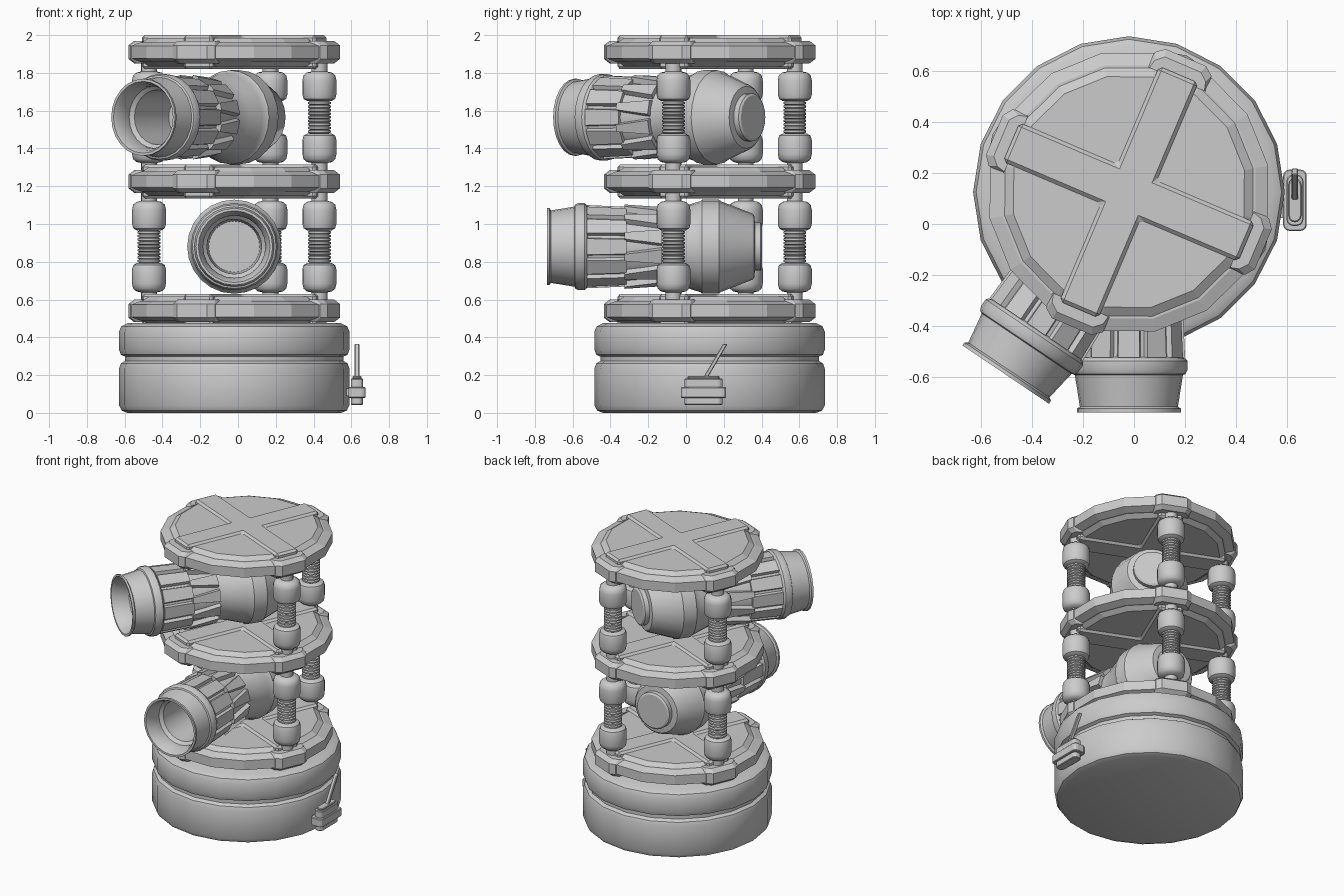
import bpy, bmesh, math
from math import sin, cos, pi, radians
from mathutils import Matrix, Vector

if "Cube" in bpy.data.objects:
    bpy.data.objects.remove(bpy.data.objects["Cube"])

CX, CY = -0.02, 0.125          # axis of the tower
LEVEL = 0.685                  # storey height


def finish(bm, name, loc=(0, 0, 0), rot=(0, 0, 0), smooth=None, bevel=0):
    bmesh.ops.recalc_face_normals(bm, faces=bm.faces)
    me = bpy.data.meshes.new(name)
    bm.to_mesh(me)
    bm.free()
    ob = bpy.data.objects.new(name, me)
    bpy.context.collection.objects.link(ob)
    ob.location, ob.rotation_euler = loc, rot
    if smooth:
        for p in me.polygons:
            p.use_smooth = True
        me.set_sharp_from_angle(angle=radians(smooth))
    if bevel:
        m = ob.modifiers.new("bevel", 'BEVEL')
        m.width, m.segments = bevel, 1
    return ob


def lathe(bm, profile, n, phase=0.0):
    """Revolve (radius, height) points round z and cap both ends."""
    rings = [[bm.verts.new((r * cos(phase + 2 * pi * i / n), r * sin(phase + 2 * pi * i / n), z))
              for i in range(n)] for r, z in profile]
    for a, b in zip(rings, rings[1:]):
        for i in range(n):
            j = (i + 1) % n
            bm.faces.new((a[i], a[j], b[j], b[i]))
    bm.faces.new(rings[0][::-1])
    bm.faces.new(rings[-1])


def prism(bm, low, z0, high, z1, mat=Matrix()):
    """Loft between two outlines with equal point counts."""
    a = [bm.verts.new(mat @ Vector((x, y, z0))) for x, y in low]
    b = [bm.verts.new(mat @ Vector((x, y, z1))) for x, y in high]
    bm.faces.new(a[::-1])
    bm.faces.new(b)
    for i in range(len(a)):
        j = (i + 1) % len(a)
        bm.faces.new((a[i], a[j], b[j], b[i]))


def rounded(w, d, r):
    return [(sx * (w / 2 - r) + r * cos(a), sy * (d / 2 - r) + r * sin(a))
            for k, (sx, sy) in enumerate(((1, 1), (-1, 1), (-1, -1), (1, -1)))
            for a in [k * pi / 2 + t * pi / 6 for t in range(4)]]


# Drum base with a groove
bm = bmesh.new()
lathe(bm, [(.565, 0), (.595, .012), (.61, .04), (.61, .235), (.6, .262), (.578, .275), (.578, .298),
           (.6, .308), (.61, .335), (.61, .43), (.598, .458), (.565, .475)], 20)
finish(bm, "drum_base", (CX, CY, 0), smooth=35)

# Three deck plates: faceted disc, raised cross and rim clips
ARM = radians(67)
for k in range(3):
    z = 0.54 + LEVEL * k
    bm = bmesh.new()
    half = [(.555, .033), (.505, .052), (.495, .052), (.46, .076)]
    lathe(bm, [(r, -h) for r, h in half[::-1]] + half, 16, ARM + pi / 16)
    finish(bm, f"deck_plate_{k + 1}", (CX, CY, z))
    bm = bmesh.new()
    cross = []
    for q in range(4):
        c, s = cos(q * pi / 2), sin(q * pi / 2)
        cross += [(x * c - y * s, x * s + y * c) for x, y in ((.083, -.083), (.5, -.083), (.5, .083))]
    prism(bm, cross, -.09, cross, .09)
    finish(bm, f"deck_cross_{k + 1}", (CX, CY, z), (0, 0, ARM), bevel=.014)
    bm = bmesh.new()
    for q in range(4):
        m = Matrix.Rotation(ARM + q * pi / 2, 4, 'Z')
        outer = [(.48, -.13), (.545, -.12), (.572, -.085), (.572, .085), (.545, .12), (.48, .13)]
        inner = [(x - .03 if x > .5 else x, y * .9) for x, y in outer]
        prism(bm, outer, -.036, outer, .036, m)
        prism(bm, outer, .036, inner, .06, m)
        prism(bm, inner, -.06, outer, -.036, m)
    finish(bm, f"rim_clips_{k + 1}", (CX, CY, z))

# Spring posts, three per storey
half_post = [(.042, -.29), (.042, -.242), (.066, -.237), (.084, -.222), (.09, -.195), (.09, -.12),
             (.083, -.097), (.066, -.087)]
coils = [(r, -.085 + (i * 4 + o) * .17 / 36) for i in range(9)
         for o, r in ((0, .051), (1, .06), (3, .06))] + [(.051, .085)]
post = half_post + coils + [(r, -h) for r, h in half_post[::-1]]
for k in range(2):
    for i, deg in enumerate((67, 157, 337)):
        a = radians(deg)
        bm = bmesh.new()
        lathe(bm, post, 16)
        finish(bm, f"spring_post_{k + 1}_{i + 1}",
               (CX + .49 * cos(a), CY + .49 * sin(a), 0.88 + LEVEL * k), smooth=40)

# Barrels: local z runs toward the muzzle
barrel = [(.115, -.278), (.127, -.27), (.127, -.24), (.165, -.236), (.176, -.225), (.24, -.06), (.249, -.05),
          (.249, .04), (.24, .05), (.232, .08), (.205, .16), (.185, .25), (.186, .27), (.195, .445),
          (.204, .645), (.222, .652), (.23, .662), (.23, .695), (.222, .712), (.212, .716),
          (.207, .745), (.192, .84), (.204, .848), (.204, .862), (.19, .862), (.178, .84),
          (.165, .78), (.165, .75), (.145, .73), (.135, .42)]


def strap(bm, ang, z0, r0, w0, z1, r1, w1):
    """Radial strip tapering in radius and half-width along the barrel."""
    m = Matrix.Rotation(ang, 4, 'Z')
    prism(bm, [(.17, -w0), (r0, -w0 * .85), (r0, w0 * .85), (.17, w0)], z0,
          [(.17, -w1), (r1, -w1 * .85), (r1, w1 * .85), (.17, w1)], z1, m)


for name, z, turn in (("lower", 0.88, 0), ("upper", 0.88 + LEVEL, -34)):
    place = dict(loc=(CX, CY, z), rot=(pi / 2, 0, radians(turn)))
    bm = bmesh.new()
    lathe(bm, barrel, 24)
    finish(bm, f"{name}_barrel", smooth=30, **place)
    bm = bmesh.new()
    for i in range(12):
        a = 2 * pi * i / 12
        strap(bm, a, .44, .211, .046, .648, .22, .05)                   # panels
        strap(bm, a + pi / 12, .255, .207, .045, .45, .226, .022)       # rear fins
    finish(bm, f"{name}_barrel_panels", **place)

# Lever switch on the right of the base
bm = bmesh.new()
for w, d, z0, z1 in ((.062, .2, .042, .085), (.092, .24, .08, .137), (.066, .2, .13, .182), (.05, .17, .18, .195)):
    o = rounded(w, d, .024)
    prism(bm, o, z0, o, z1)
finish(bm, "switch_box", (.63, .093, 0), bevel=.004)
bm = bmesh.new()
lo = [(-.013, -.012), (.013, -.012), (.013, .012), (-.013, .012)]
prism(bm, [(x, y + .0) for x, y in lo], .17, [(x, y + .115) for x, y in lo], .365)
finish(bm, "switch_lever", (.63, .093, 0), bevel=.004)
# Bracket tying the switch to the drum
bm = bmesh.new()
prism(bm, [(-.05, -.07), (0, -.07), (0, .07), (-.05, .07)], .09, [(-.05, -.07), (0, -.07), (0, .07), (-.05, .07)], .13)
finish(bm, "switch_bracket", (.62, .093, 0))
